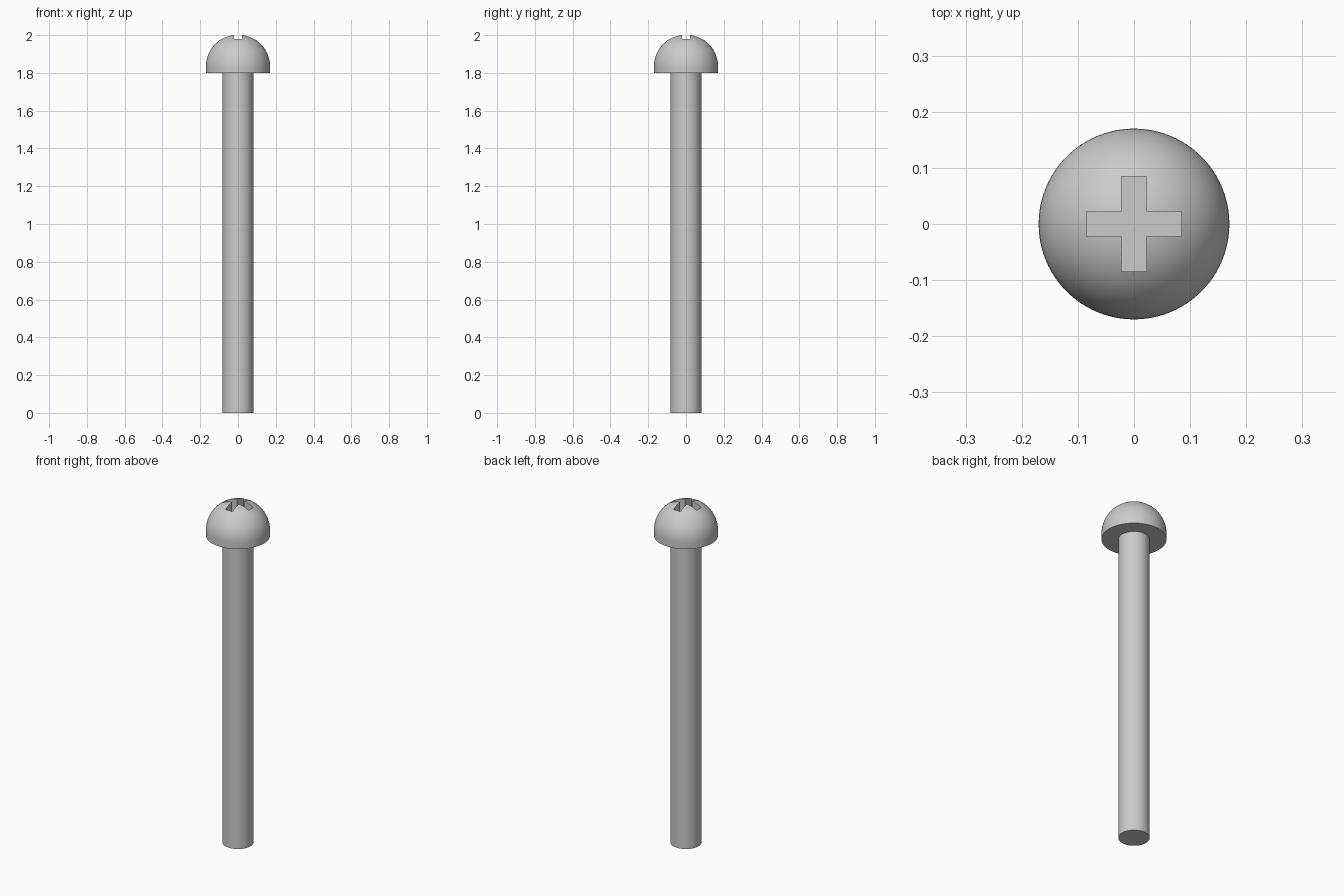
import bpy
import bmesh
from math import sin, cos, pi, radians

SEGMENTS = 96
HEAD_R, HEAD_BASE, DOME_Z = 0.17, 1.8, 1.833
SHAFT_R = 0.082
SLOT_LONG, SLOT_HALF, SLOT_FLOOR = 0.085, 0.0225, 1.91

if "Cube" in bpy.data.objects:
    bpy.data.objects.remove(bpy.data.objects["Cube"], do_unlink=True)

steel = bpy.data.materials.new("grey steel")
steel.use_nodes = True
steel.diffuse_color = (0.6, 0.6, 0.6, 1)
steel.node_tree.nodes["Principled BSDF"].inputs["Base Color"].default_value = (0.6, 0.6, 0.6, 1)


def finish(name, bm):
    """Turn a bmesh into a named steel object."""
    bmesh.ops.recalc_face_normals(bm, faces=bm.faces)
    mesh = bpy.data.meshes.new(name)
    bm.to_mesh(mesh)
    bm.free()
    mesh.materials.append(steel)
    obj = bpy.data.objects.new(name, mesh)
    bpy.context.collection.objects.link(obj)
    return obj


def lathe(name, profile):
    """Revolve (radius, height) points that start and end on the axis."""
    bm = bmesh.new()
    verts = [bm.verts.new((r, 0, z)) for r, z in profile]
    edges = [bm.edges.new(pair) for pair in zip(verts, verts[1:])]
    bmesh.ops.spin(bm, geom=verts + edges, cent=(0, 0, 0), axis=(0, 0, 1),
                   angle=2 * pi, steps=SEGMENTS, use_duplicate=False)
    bmesh.ops.remove_doubles(bm, verts=bm.verts, dist=1e-5)
    return finish(name, bm)


def select_only(obj):
    bpy.ops.object.select_all(action='DESELECT')
    obj.select_set(True)
    bpy.context.view_layer.objects.active = obj


# Plain cylindrical shaft
shaft = lathe("shaft", [(0, 0), (SHAFT_R, 0), (SHAFT_R, HEAD_BASE), (0, HEAD_BASE)])

# Domed head with a short straight rim
STEPS = 24
dome = [(HEAD_R * cos(i / STEPS * pi / 2), DOME_Z + HEAD_R * sin(i / STEPS * pi / 2))
        for i in range(STEPS)]
head = lathe("head", [(0, HEAD_BASE), (HEAD_R, HEAD_BASE)] + dome + [(0, DOME_Z + HEAD_R)])

# Cross-shaped cutter for the drive recess
bm = bmesh.new()
outline = []
for c, s in ((1, 0), (0, 1), (-1, 0), (0, -1)):
    for x, y in ((SLOT_LONG, -SLOT_HALF), (SLOT_LONG, SLOT_HALF), (SLOT_HALF, SLOT_HALF)):
        outline.append(bm.verts.new((x * c - y * s, x * s + y * c, SLOT_FLOOR)))
cross = bm.faces.new(outline)
raised = bmesh.ops.extrude_face_region(bm, geom=[cross], use_keep_orig=True)
bmesh.ops.translate(bm, vec=(0, 0, 0.2),
                    verts=[g for g in raised["geom"] if isinstance(g, bmesh.types.BMVert)])
cutter = finish("recess_cutter", bm)
cutter.hide_render = True

# Cut the recess, then discard the cutter
cut = head.modifiers.new("recess", 'BOOLEAN')
cut.operation = 'DIFFERENCE'
cut.solver = 'EXACT'
cut.object = cutter
select_only(head)
bpy.ops.object.modifier_apply(modifier=cut.name)
bpy.data.objects.remove(cutter, do_unlink=True)

# Smooth round surfaces with crisp edges
for part in (shaft, head):
    select_only(part)
    bpy.ops.object.shade_smooth_by_angle(angle=radians(30))
